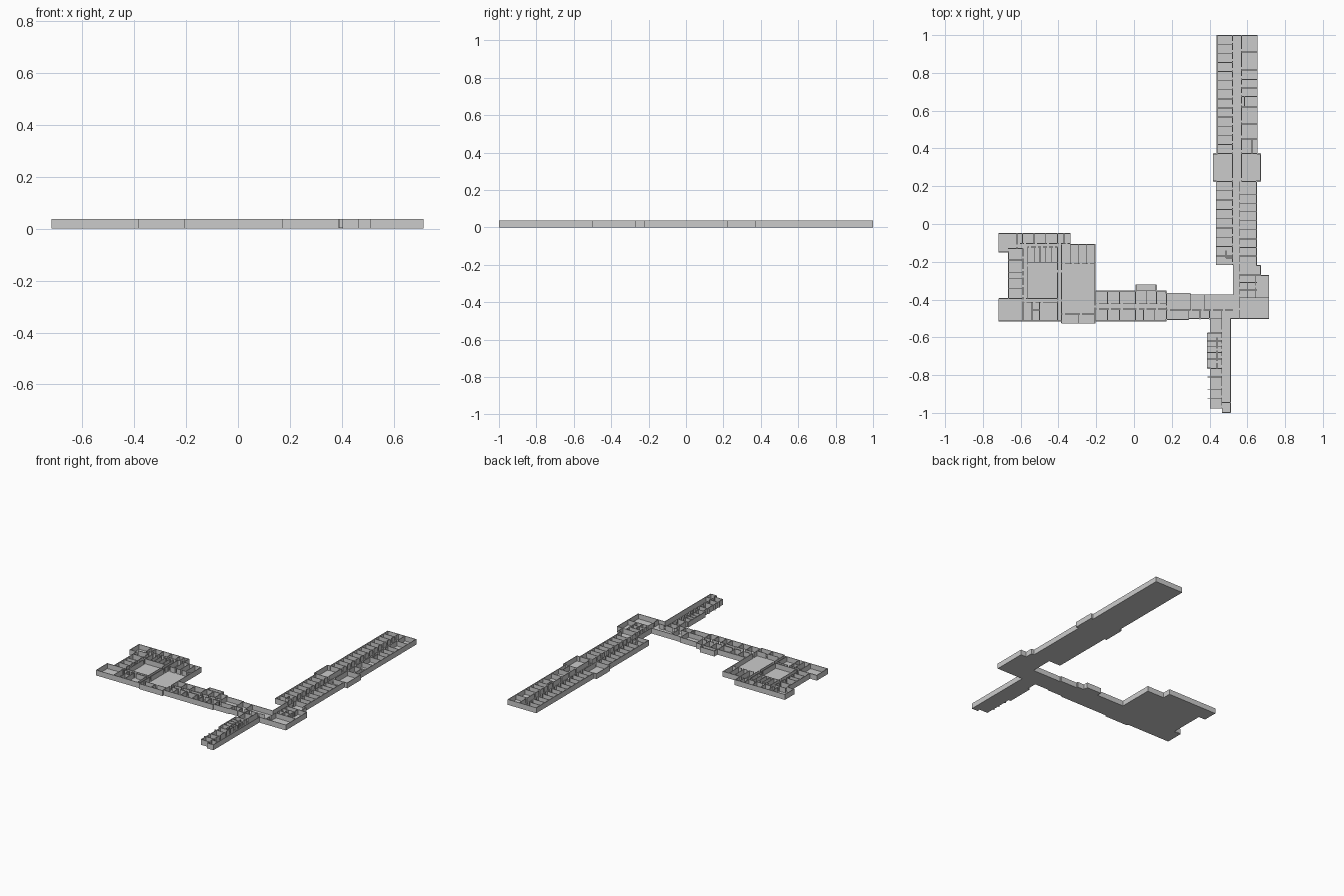
import bpy, bmesh

H, FLOOR, T, DOOR = 0.037, 0.003, 0.004, 0.011

def finish(bm, name):
    bmesh.ops.recalc_face_normals(bm, faces=bm.faces)
    me = bpy.data.meshes.new(name)
    bm.to_mesh(me)
    bm.free()
    bpy.context.collection.objects.link(bpy.data.objects.new(name, me))

# Floor slab with outer walls: one outline, extruded, inset and hollowed
outline = [
    (.465, -1), (.513, -1), (.513, -.502), (.715, -.502), (.715, -.27), (.672, -.27),
    (.672, -.218), (.651, -.218), (.651, .225), (.672, .225), (.672, .373), (.655, .373),
    (.655, 1), (.437, 1), (.437, .373), (.418, .373), (.418, .225), (.434, .225),
    (.434, -.218), (.524, -.218), (.524, -.373), (.30, -.373), (.30, -.365), (.172, -.365),
    (.172, -.353), (.119, -.353), (.119, -.32), (.008, -.32), (.008, -.353), (-.204, -.353),
    (-.204, -.106), (-.336, -.106), (-.336, -.048), (-.718, -.048), (-.718, -.15),
    (-.667, -.15), (-.667, -.394), (-.718, -.394), (-.718, -.516), (-.384, -.516),
    (-.384, -.527), (-.204, -.527), (-.204, -.516), (.172, -.516), (.172, -.508),
    (.29, -.508), (.29, -.502), (.402, -.502), (.402, -.577), (.386, -.577),
    (.386, -.765), (.402, -.765), (.402, -.978), (.465, -.978)]

def ring(bm, pts, z):
    return [bm.verts.new((x, y, z)) for x, y in pts]

def inset(pts, d):
    # each edge is axis aligned, so a corner moves by both inward normals
    res = []
    for i, (x, y) in enumerate(pts):
        for (ax, ay), (bx, by) in ((pts[i - 1], (x, y)), ((x, y), pts[(i + 1) % len(pts)])):
            if abs(ax - bx) > abs(ay - by):
                ny = d if bx > ax else -d
            else:
                nx = -d if by > ay else d
        res.append((x + nx, y + ny))
    return res

bm = bmesh.new()
inner = inset(outline, T)
loops = [ring(bm, outline, 0), ring(bm, outline, H), ring(bm, inner, H), ring(bm, inner, FLOOR)]
bm.faces.new(loops[0][::-1])
bm.faces.new(loops[-1])
n = len(outline)
for lo, hi in zip(loops, loops[1:]):
    for i in range(n):
        j = (i + 1) % n
        bm.faces.new((lo[i], lo[j], hi[j], hi[i]))
finish(bm, "floor_and_outer_walls")

# Interior wall helpers
def box(bm, x0, x1, y0, y1):
    v = [bm.verts.new((x, y, z)) for z in (FLOOR, H) for x, y in
         ((x0, y0), (x1, y0), (x1, y1), (x0, y1))]
    for f in ((3, 2, 1, 0), (4, 5, 6, 7), (0, 1, 5, 4), (1, 2, 6, 5), (2, 3, 7, 6), (3, 0, 4, 7)):
        bm.faces.new([v[i] for i in f])

def wall(bm, axis, pos, a, b, doors=()):
    """Wall running along an axis at a fixed cross position, with door gaps."""
    ends = [min(a, b)]
    for d in sorted(doors):
        ends += [d - DOOR / 2, d + DOOR / 2]
    ends.append(max(a, b))
    for s, e in zip(ends[::2], ends[1::2]):
        if axis == 'x':
            box(bm, s, e, pos - T / 2, pos + T / 2)
        else:
            box(bm, pos - T / 2, pos + T / 2, s, e)

def row(bm, axis, outer, corridor, cuts):
    """Row of rooms: cross walls at the cuts and a corridor wall with a door each."""
    cross = 'y' if axis == 'x' else 'x'
    for c in cuts[1:-1]:
        wall(bm, cross, c, outer, corridor)
    wall(bm, axis, corridor, cuts[0], cuts[-1], [a + .012 for a in cuts[:-1]])

def steps(a, b, count):
    return [a + (b - a) * i / count for i in range(count + 1)]

# North wing, two rows of rooms along a corridor
bm = bmesh.new()
row(bm, 'y', .437, .521, steps(.373, 1, 13))
row(bm, 'y', .655, .569, [.373, .45, .53, .62, .675, .72, .765, .815, .91, 1])
row(bm, 'y', .418, .521, [.225, .373])
row(bm, 'y', .672, .569, [.225, .373])
row(bm, 'y', .434, .521, steps(-.218, .225, 9))
row(bm, 'y', .651, .560, [-.218, -.17, -.125, -.08, -.03, .02, .067, .11, .155, .225])
for y in (.225, .373):
    wall(bm, 'x', y, .42, .521)
    wall(bm, 'x', y, .569, .67)
wall(bm, 'y', .625, .375, .45)
wall(bm, 'y', .585, .62, .675)
wall(bm, 'y', .487, -.18, -.14)
wall(bm, 'x', -.18, .487, .521)
finish(bm, "north_wing_walls")

# South-east corner rooms
bm = bmesh.new()
row(bm, 'y', .65, .56, [-.39, -.35, -.31, -.27, -.218])
wall(bm, 'x', -.39, .56, .713)
wall(bm, 'y', .56, -.5, -.39, [-.45])
wall(bm, 'y', .645, -.39, -.27, [-.33])
wall(bm, 'x', -.27, .56, .672)
wall(bm, 'y', .60, -.39, -.31)
finish(bm, "corner_rooms_walls")

# South wing
bm = bmesh.new()
row(bm, 'y', .39, .465, [-.978, -.925, -.875, -.81, -.765, -.715, -.68, -.65, -.62, -.577, -.502])
wall(bm, 'y', .44, -.765, -.60, [-.73, -.665])
wall(bm, 'x', -.945, .465, .511)
wall(bm, 'x', -.502, .402, .465)
finish(bm, "south_wing_walls")

# Linking wing between the corner and the west block
bm = bmesh.new()
row(bm, 'x', -.355, -.422, [-.204, -.14, -.077, .008, .065, .119, .172])
row(bm, 'x', -.514, -.45, [-.204, -.14, -.077, .008, .05, .11, .172])
wall(bm, 'x', -.353, .008, .119)
wall(bm, 'y', .119, -.353, -.322)
row(bm, 'x', -.506, -.455, [.29, .35, .40, .465, .524])
row(bm, 'x', -.375, -.455, [.172, .30])
wall(bm, 'y', .172, -.51, -.357, [-.436])
wall(bm, 'y', .30, -.455, -.37)
wall(bm, 'y', .29, -.505, -.455)
wall(bm, 'y', .372, -.455, -.375)
finish(bm, "link_wing_walls")

# West block: room ring around an open hall
bm = bmesh.new()
row(bm, 'x', -.05, -.103, [-.62, -.59, -.53, -.467, -.405, -.37, -.338])
row(bm, 'x', -.203, -.122, [-.563, -.525, -.498, -.467, -.435, -.405])
row(bm, 'y', -.665, -.587, [-.394, -.34, -.29, -.255, -.19, -.13])
wall(bm, 'x', -.13, -.667, -.587)
wall(bm, 'y', -.62, -.13, -.05, [-.115])
wall(bm, 'y', -.563, -.394, -.122, [-.22])
wall(bm, 'y', -.405, -.514, -.122, [-.404, -.25])
wall(bm, 'x', -.203, -.563, -.405)
wall(bm, 'x', -.394, -.716, -.405, [-.576])
row(bm, 'x', -.514, -.414, [-.587, -.54, -.50, -.405])
wall(bm, 'y', -.587, -.514, -.394, [-.404])
wall(bm, 'x', -.455, -.54, -.50)
finish(bm, "west_block_walls")

# Large hall with side rooms
bm = bmesh.new()
row(bm, 'x', -.108, -.21, [-.384, -.335, -.293, -.25, -.204])
row(bm, 'x', -.525, -.477, [-.384, -.293, -.204])
wall(bm, 'y', -.384, -.525, -.108, [-.404, -.25])
wall(bm, 'y', -.206, -.515, -.353, [-.436])
finish(bm, "large_hall_walls")
